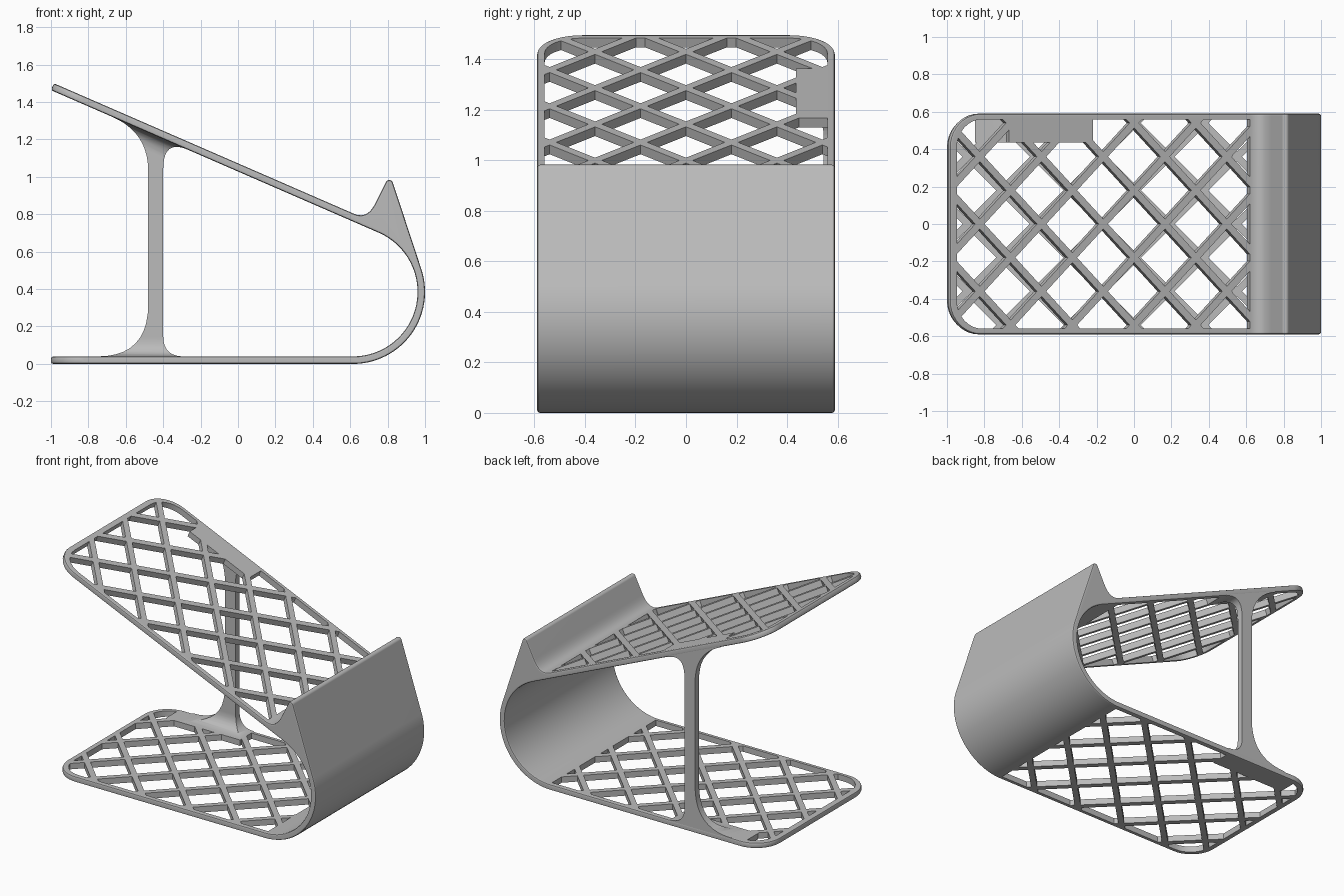
import bpy, bmesh
from math import sin, cos, tan, pi, radians
from mathutils import Matrix, Vector

if "Cube" in bpy.data.objects:
    bpy.data.objects.remove(bpy.data.objects["Cube"])

HALF = 0.59                 # half width
THICK = 0.04                # sheet thickness
TILT = radians(23.5)        # slope of the rest
CX, CZ, R = 0.615, 0.385, 0.385   # rear bend
PITCH = 0.36                # lattice cell diagonal
RI = R - THICK
TX, TZ = CX + RI * sin(TILT), CZ + RI * cos(TILT)

grey = bpy.data.materials.new("plain grey")
grey.use_nodes = True
grey.diffuse_color = (0.5, 0.5, 0.5, 1)
bsdf = next(n for n in grey.node_tree.nodes if n.type == 'BSDF_PRINCIPLED')
bsdf.inputs["Base Color"].default_value = grey.diffuse_color
bsdf.inputs["Roughness"].default_value = 0.6


def under(x):
    """Height of the underside of the sloping rest."""
    return TZ + (TX - x) * tan(TILT)


def over(x):
    return under(x) + THICK / cos(TILT)


def arc(cx, cy, r, a0, a1, n):
    return [(cx + r * cos(a0 + (a1 - a0) * i / n), cy + r * sin(a0 + (a1 - a0) * i / n))
            for i in range(n + 1)]


def blend(p, c, q, n=10):
    """Smooth fillet from p to q with the corner at c."""
    return [tuple((1 - t) ** 2 * a + 2 * t * (1 - t) * b + t * t * d
                  for a, b, d in zip(p, c, q)) for t in [i / n for i in range(n + 1)]]


def prisms(name, outlines, lo, hi, place):
    """Extrude closed outlines from lo to hi; place maps (u, v, w) to space."""
    bm = bmesh.new()
    for pts in outlines:
        a = [bm.verts.new(place(u, v, lo)) for u, v in pts]
        b = [bm.verts.new(place(u, v, hi)) for u, v in pts]
        bm.faces.new(a[::-1])
        bm.faces.new(b)
        for i in range(len(a)):
            j = (i + 1) % len(a)
            bm.faces.new((a[i], a[j], b[j], b[i]))
    bmesh.ops.recalc_face_normals(bm, faces=bm.faces)
    mesh = bpy.data.meshes.new(name)
    bm.to_mesh(mesh)
    bm.free()
    mesh.materials.append(grey)
    ob = bpy.data.objects.new(name, mesh)
    bpy.context.scene.collection.objects.link(ob)
    return ob


def apply(ob, mod):
    bpy.ops.object.select_all(action='DESELECT')
    ob.select_set(True)
    bpy.context.view_layer.objects.active = ob
    bpy.ops.object.modifier_apply(modifier=mod.name)


def combine(ob, tool, how='DIFFERENCE'):
    mod = ob.modifiers.new("cut", 'BOOLEAN')
    mod.operation, mod.solver, mod.object = how, 'EXACT', tool
    apply(ob, mod)
    bpy.data.objects.remove(tool)


def side(u, v, w):          # outline seen from the front
    return (u, w, v)


# Bent sheet with retaining lip, as one side profile
lean = radians(18.2)
sheet = [(-1.1, 0)] + arc(CX, CZ, R, -pi / 2, lean, 28)
sheet += arc(0.809, 0.963, 0.02, lean, radians(154), 8)
sheet += blend((0.735, 0.86), (0.692, over(0.692)), (0.62, over(0.62)))
sheet += [(-1.1, over(-1.1)), (-1.1, under(-1.1))]
sheet += arc(CX, CZ, RI, pi / 2 - TILT, -pi / 2, 32) + [(-1.1, THICK)]
body = prisms("stand_body", [sheet], -HALF, HALF, side)

# Local frames of the two plates: u along the plate from its free end
base_frame = Matrix.Translation((-1, 0, 0))
rest_frame = Matrix.Translation((-1, 0, under(-1))) @ Matrix.Rotation(TILT, 4, 'Y')


def on(frame):
    return lambda u, v, w: frame @ Vector((u, v, w))


# Round the free corners of both plates
rad = 0.18
rim = arc(rad, rad - HALF, rad, -pi / 2, -pi, 10)
rim[0] = (rad, -HALF)
rim += [(u, -v) for u, v in reversed(rim)]
trim = [(-0.3, -0.8), (rad, -0.8)] + rim + [(rad, 0.8), (-0.3, 0.8)]
for frame in (base_frame, rest_frame):
    combine(body, prisms("trim", [trim], -0.1, 0.14, on(frame)))

# Soften the outer edges
bevel = body.modifiers.new("soft", 'BEVEL')
bevel.width, bevel.segments = 0.012, 2
bevel.limit_method, bevel.angle_limit = 'ANGLE', radians(40)
apply(body, bevel)


def lattice(frame, length, pad):
    """Cut a window crossed by diagonal bars, with a solid pad for the post."""
    m, h, r = 0.04, 0.56, 0.15
    node = (m + length) / 2         # bars cross at the middle of the window
    left = arc(m + r, h - r, r, pi / 2, pi, 8)
    left += [(u, -v) for u, v in reversed(left)]
    window = prisms("window", [[(length, h)] + left + [(length, -h)]], -0.02, 0.06, on(frame))
    for s in (1, -1):
        bars = []
        for k in range(-7, 8):
            c, half, reach = node + k * PITCH, 0.019 * 2 ** 0.5, 0.9
            bars.append([(c - half - reach * s, -reach), (c + half - reach * s, -reach),
                         (c + half + reach * s, reach), (c - half + reach * s, reach)])
        combine(window, prisms("bars", bars, -0.05, 0.09, on(frame)))
    u0, u1 = pad
    block = [(u0, 0.435), (u1, 0.435), (u1, 0.7), (u0, 0.7)]
    combine(window, prisms("pad", [block], -0.06, 0.1, on(frame)))
    combine(body, window)


lattice(base_frame, 1.62, (0.15, 0.71))
lattice(rest_frame, 1.749, (0.343, 0.834))

# Support post with flared ends
xl, xr, sink = -0.48, -0.40, 0.02
outline = [(-0.75, sink)] + blend((-0.75, THICK), (xl, THICK), (xl, 0.32))
outline += blend((xl, 1.03), (xl, under(xl)), (-0.67, under(-0.67)))
outline += [(-0.67, under(-0.67) + sink), (-0.27, under(-0.27) + sink)]
outline += blend((-0.27, under(-0.27)), (xr, under(xr)), (xr, 1.04))
outline += blend((xr, 0.15), (xr, THICK), (-0.29, THICK)) + [(-0.29, sink)]
post = prisms("support_post", [outline], 0.40, 0.65, side)

# Inner face of the post spreads onto both plates
yi, yo, flare, top = 0.545, 0.588, 0.44, under(-0.45)
section = [(yo, sink), (flare, sink)] + blend((flare, THICK), (yi, THICK), (yi, 0.14))
section += blend((yi, top - 0.1), (yi, top), (flare, top)) + [(flare, top + 0.1), (yo, top + 0.1)]


def sloped(u, v, w):        # upper end follows the slope of the rest
    return (w, u, v - (tan(TILT) * (w + 0.45) if v > 0.6 else 0))


combine(post, prisms("flare", [section], -0.9, -0.1, sloped), 'INTERSECT')

# Smooth shading on the curved surfaces, keeping flat faces flat
bpy.ops.object.select_all(action='DESELECT')
for ob in (body, post):
    ob.select_set(True)
    bpy.context.view_layer.objects.active = ob
bpy.ops.object.shade_smooth_by_angle(angle=radians(30))
for ob in (body, post):
    flat = ob.modifiers.new("flat", 'WEIGHTED_NORMAL')
    flat.keep_sharp = True
    apply(ob, flat)
